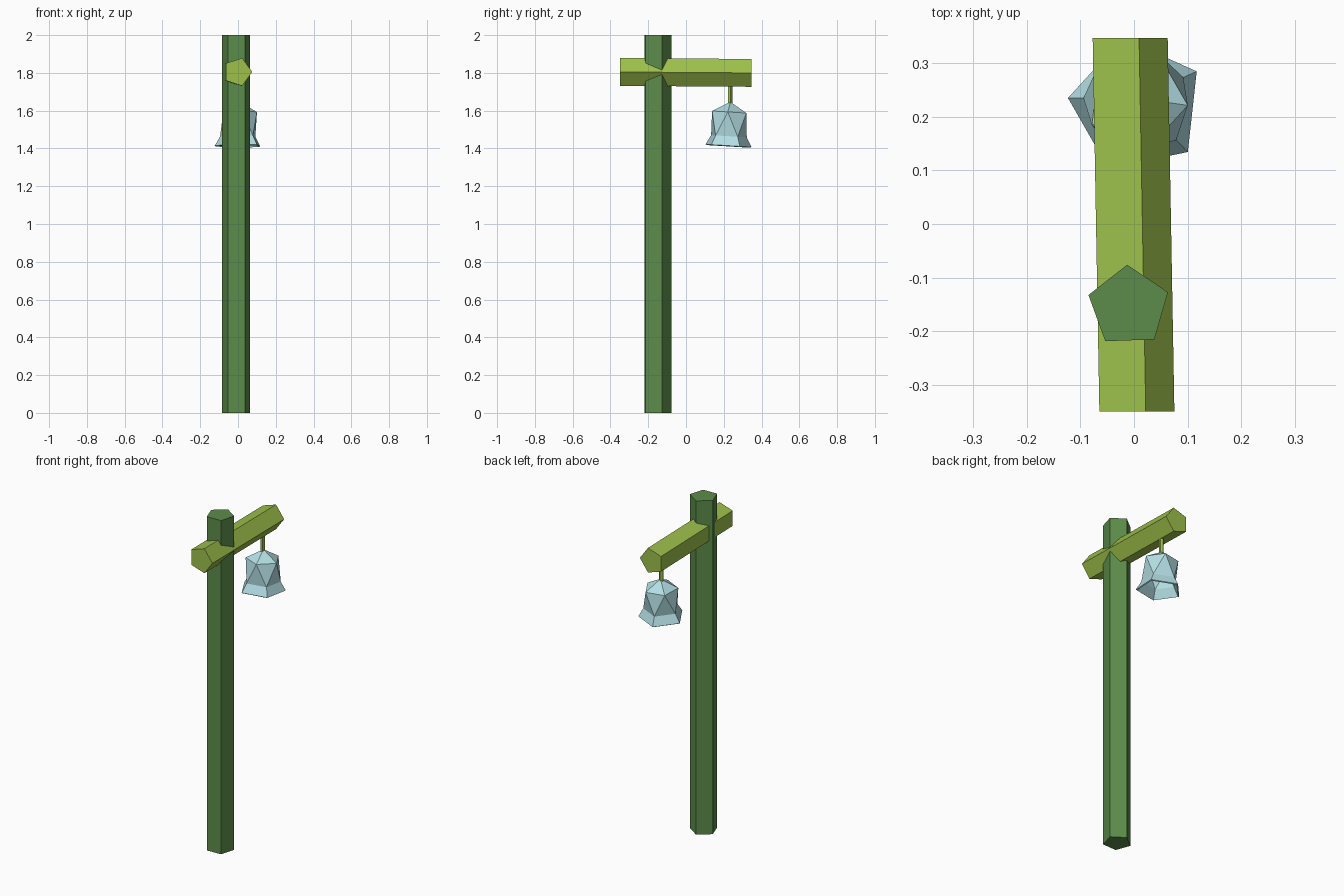
import bpy, bmesh
from math import cos, sin, radians, tau
from mathutils import Vector, Matrix

if "Cube" in bpy.data.objects:
    bpy.data.objects.remove(bpy.data.objects["Cube"])


def material(name, rgb):
    m = bpy.data.materials.new(name)
    m.diffuse_color = (*rgb, 1)
    m.use_nodes = True
    m.node_tree.nodes["Principled BSDF"].inputs["Base Color"].default_value = m.diffuse_color
    return m


def finish(name, bm, mat):
    bmesh.ops.recalc_face_normals(bm, faces=bm.faces)
    mesh = bpy.data.meshes.new(name)
    bm.to_mesh(mesh)
    bm.free()
    mesh.materials.append(mat)
    ob = bpy.data.objects.new(name, mesh)
    bpy.context.collection.objects.link(ob)
    return ob


def ring(bm, centre, radius, phase, u, v, sides=5):
    """Regular polygon of vertices in the plane spanned by u and v."""
    pts = []
    for i in range(sides):
        a = radians(phase) + tau * i / sides
        p = Vector(centre) + radius * (cos(a) * Vector(u) + sin(a) * Vector(v))
        pts.append(bm.verts.new(p))
    return pts


def prism(name, start, end, radius, phase, u, v, mat):
    bm = bmesh.new()
    a = ring(bm, start, radius, phase, u, v)
    b = ring(bm, end, radius, phase, u, v)
    bm.faces.new(a)
    bm.faces.new(b)
    for i in range(5):
        j = (i + 1) % 5
        bm.faces.new((a[i], a[j], b[j], b[i]))
    return finish(name, bm, mat)


X, Y, Z = (1, 0, 0), (0, 1, 0), (0, 0, 1)
dark_green = material("dark_green", (0.107, 0.264, 0.068))
lime = material("lime", (0.34, 0.53, 0.07))
pale_blue = material("pale_blue", (0.45, 0.73, 0.77))

# Upright post and slightly skewed cross beam
prism("post", (-0.01, -0.154, 0), (-0.01, -0.154, 2), 0.078, 20, X, Y, dark_green)
prism("beam", (-0.002, -0.35, 1.805), (-0.0145, 0.347, 1.80), 0.0774, 0, X, Z, lime)

# Rod the bell hangs from
prism("hanger", (0.0, 0.232, 1.62), (0.0, 0.232, 1.77), 0.013, 20, X, Y, lime)

# Bell: pointed crown, twisted band, flared open rim
bm = bmesh.new()
rim = ring(bm, (0, 0, 0), 0.129, 29.7, X, Y)
waist = ring(bm, (0, 0, 0.05), 0.1, 29.7, X, Y)
crown = ring(bm, (0, 0, 0.178), 0.096, -6.3, X, Y)
apex = bm.verts.new((0, 0, 0.232))
for i in range(5):
    j = (i + 1) % 5
    bm.faces.new((rim[i], rim[j], waist[j], waist[i]))
    bm.faces.new((waist[i], crown[j], crown[i]))
    bm.faces.new((waist[i], waist[j], crown[j]))
    bm.faces.new((crown[i], crown[j], apex))
bell = finish("bell", bm, pale_blue)
bell.matrix_world = Matrix.Translation((0.005, 0.221, 1.415)) @ Matrix.Rotation(radians(-3.5), 4, 'X')
shell = bell.modifiers.new("thickness", 'SOLIDIFY')
shell.thickness = 0.008
shell.offset = -1
